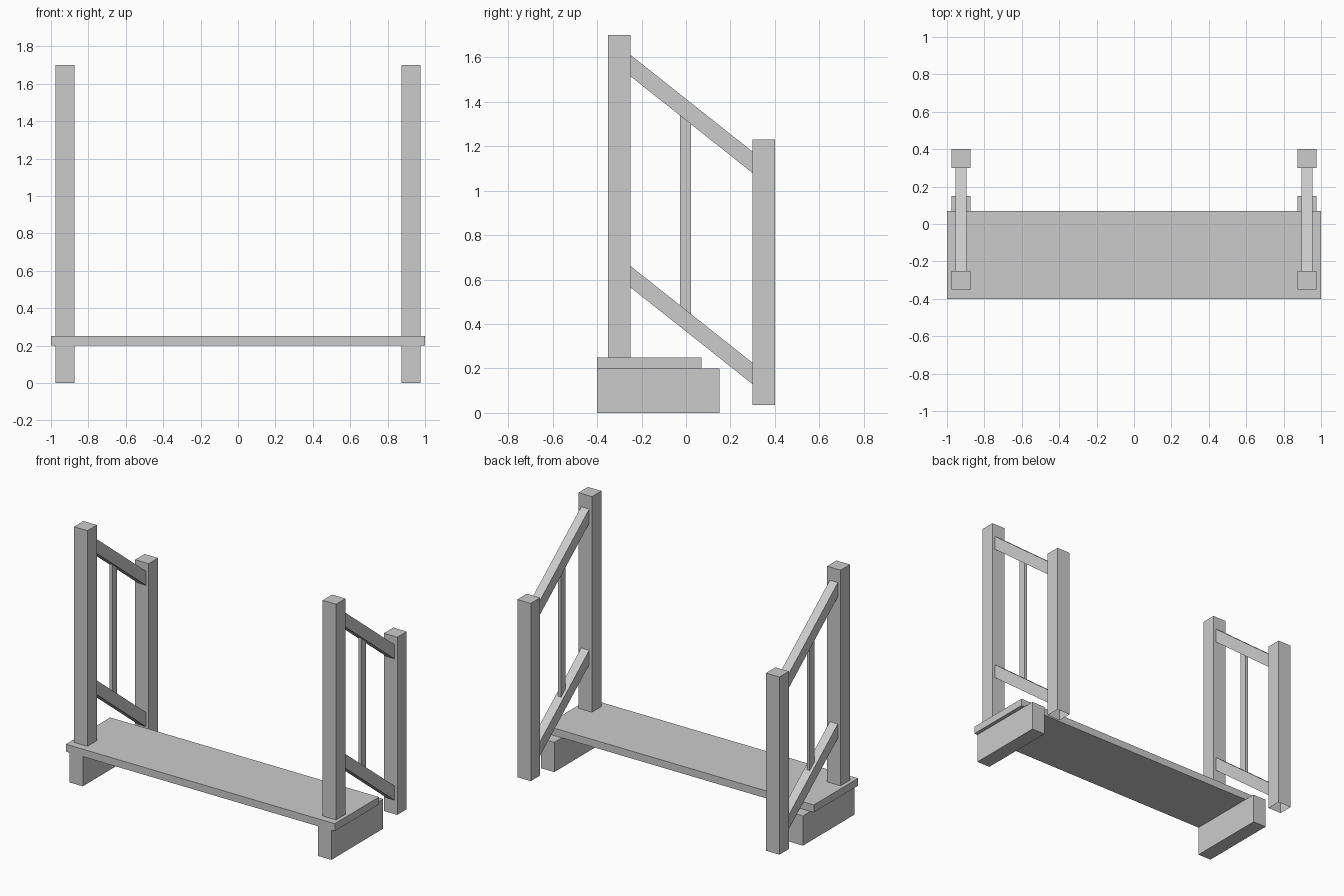
import bpy
import bmesh
from mathutils import Vector

cube = bpy.data.objects.get("Cube")
if cube:
    bpy.data.objects.remove(cube, do_unlink=True)

# One plain grey for everything
GREY = (0.6, 0.6, 0.6, 1.0)
grey = bpy.data.materials.new("plain grey")
grey.use_nodes = True
grey.diffuse_color = GREY
grey.node_tree.nodes["Principled BSDF"].inputs["Base Color"].default_value = GREY


def extruded(name, profile, x, width, open_bottom=False):
    """Extrude a (y, z) outline along x, centred on x."""
    bm = bmesh.new()
    face = bm.faces.new([bm.verts.new((x - width / 2, y, z)) for y, z in profile])
    res = bmesh.ops.extrude_face_region(bm, geom=[face], use_keep_orig=True)
    moved = [g for g in res["geom"] if isinstance(g, bmesh.types.BMVert)]
    bmesh.ops.translate(bm, verts=moved, vec=Vector((width, 0, 0)))
    bmesh.ops.recalc_face_normals(bm, faces=bm.faces[:])
    if open_bottom:
        under = [f for f in bm.faces if f.normal.z < -0.9]
        bmesh.ops.delete(bm, geom=under, context='FACES_ONLY')
    mesh = bpy.data.meshes.new(name)
    bm.to_mesh(mesh)
    bm.free()
    mesh.materials.append(grey)
    obj = bpy.data.objects.new(name, mesh)
    bpy.context.collection.objects.link(obj)
    return obj


def rect(y0, y1, z0, z1):
    return [(y0, z0), (y1, z0), (y1, z1), (y0, z1)]


# Slope shared by both rails, running between the post faces
FRONT, BACK = -0.25, 0.30
DROP = 0.436 / (BACK - FRONT)
RAIL_HEIGHT = 0.096


def rail_z(start, y):
    return start - DROP * (y - FRONT)


def sloped(y0, y1, low, high):
    return [(y0, rail_z(low, y0)), (y1, rail_z(low, y1)),
            (y1, rail_z(high, y1)), (y0, rail_z(high, y0))]


LOWER_TOP, UPPER_TOP = 0.661, 1.611

# Step board
extruded("step_board", rect(-0.40, 0.07, 0.20, 0.25), 0, 2.0)

# Mirrored side parts
for side, sign in (("left", 1), ("right", -1)):
    x = sign * 0.925
    extruded(side + "_foot_block", rect(-0.40, 0.15, 0, 0.20), x, 0.10)
    extruded(side + "_front_post", rect(-0.35, FRONT, 0.25, 1.70), x, 0.10, True)
    extruded(side + "_back_post", rect(BACK, 0.40, 0.035, 1.23), x, 0.10, True)
    for label, top in (("lower", LOWER_TOP), ("upper", UPPER_TOP)):
        extruded(f"{side}_{label}_rail",
                 sloped(FRONT, BACK, top - RAIL_HEIGHT, top), x, 0.06)
    # Baluster with ends cut to the rail slope
    extruded(side + "_baluster",
             sloped(-0.027, 0.022, LOWER_TOP, UPPER_TOP - RAIL_HEIGHT), x, 0.022)
